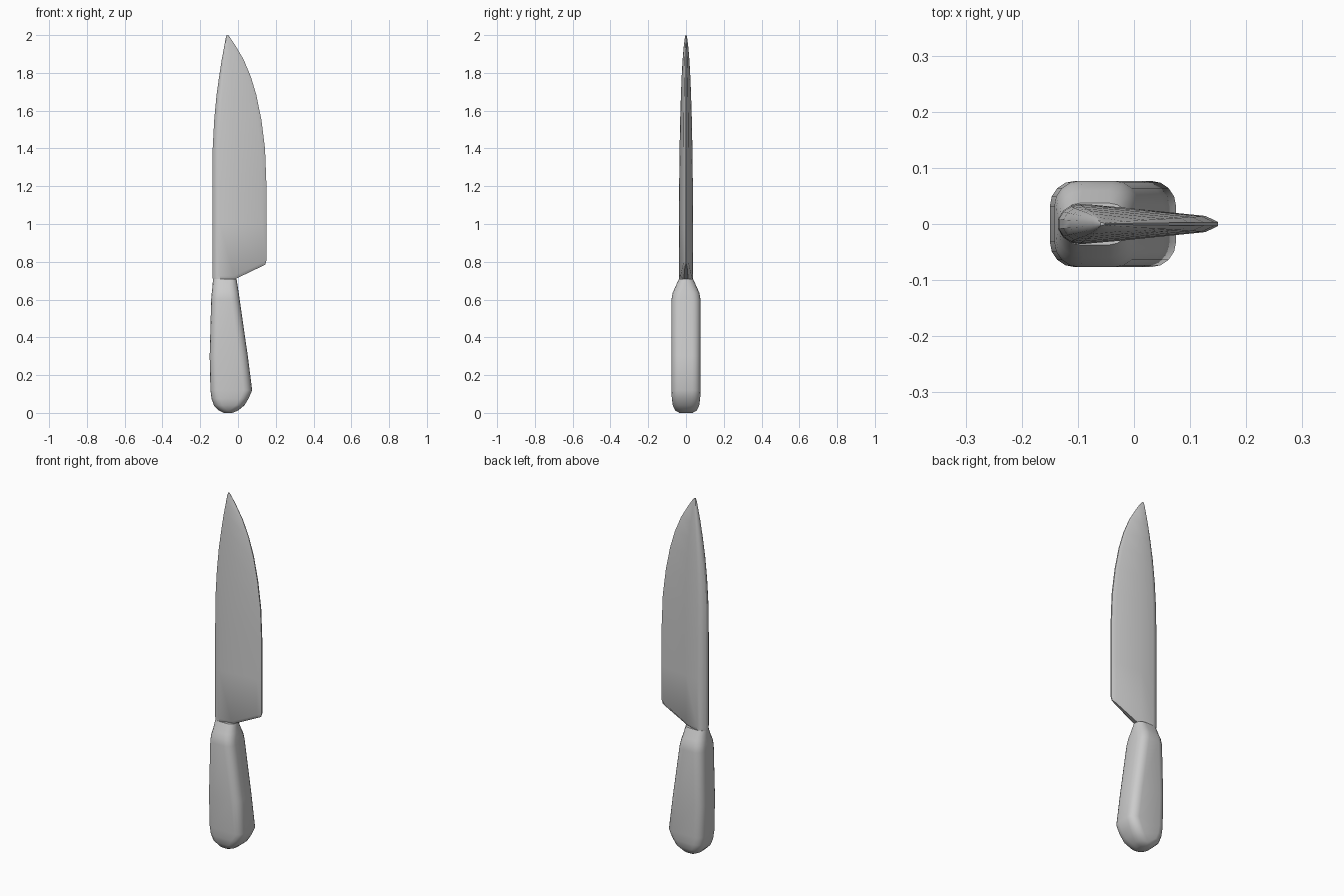
import bpy, bmesh, math

cube = bpy.data.objects.get("Cube")
if cube:
    bpy.data.objects.remove(cube, do_unlink=True)


def loft(name, rings, angle):
    """Skin a stack of equal-length closed rings and cap both ends."""
    bm = bmesh.new()
    loops = [[bm.verts.new(p) for p in ring] for ring in rings]
    for low, high in zip(loops, loops[1:]):
        n = len(low)
        for i in range(n):
            j = (i + 1) % n
            bm.faces.new((low[i], low[j], high[j], high[i]))
    bm.faces.new(loops[0][::-1])
    bm.faces.new(loops[-1])
    bmesh.ops.recalc_face_normals(bm, faces=bm.faces)
    mesh = bpy.data.meshes.new(name)
    bm.to_mesh(mesh)
    bm.free()
    obj = bpy.data.objects.new(name, mesh)
    bpy.context.collection.objects.link(obj)
    bpy.ops.object.select_all(action="DESELECT")
    obj.select_set(True)
    bpy.context.view_layer.objects.active = obj
    bpy.ops.object.shade_smooth_by_angle(angle=math.radians(angle))
    return obj


def rounded_ring(z, x0, x1, half, radius, steps=4):
    """Rounded rectangle between x0 and x1, 2 * half deep, at height z."""
    radius = min(radius, half * 0.95, (x1 - x0) * 0.48)
    centre, wide, deep = (x0 + x1) / 2, (x1 - x0) / 2 - radius, half - radius
    ring = []
    for quarter, (sx, sy) in enumerate([(1, 1), (-1, 1), (-1, -1), (1, -1)]):
        for s in range(steps + 1):
            a = (quarter + s / steps) * math.pi / 2
            ring.append((centre + sx * wide + radius * math.cos(a),
                         sy * deep + radius * math.sin(a), z))
    return ring


# Handle: height, back x, front x, half depth
handle_rows = [
    (0.0, -0.075, -0.03, 0.035),
    (0.012, -0.1, 0.0, 0.056),
    (0.04, -0.128, 0.034, 0.07),
    (0.075, -0.14, 0.055, 0.075),
    (0.12, -0.146, 0.075, 0.077),
    (0.3, -0.15, 0.052, 0.077),
    (0.6, -0.142, 0.009, 0.077),
    (0.635, -0.139, 0.004, 0.071),
    (0.66, -0.136, 0.0, 0.06),
    (0.71, -0.132, -0.008, 0.037),
]
loft("handle", [rounded_ring(*row, 0.045) for row in handle_rows], 35)

# Blade section: position from spine to edge, share of the full thickness
section = [(0, 0.25), (0.03, 0.65), (0.08, 0.92), (0.14, 1),
           (0.4, 0.82), (0.92, 0.4), (1, 0.1)]


def blade_ring(z, spine, edge, half, heel=0.0, thin=1.0):
    side = []
    for u, t in section:
        slope = max(0, (u - 0.4) / 0.6)
        y = half * t * (thin if u >= 0.4 else 1)
        side.append((spine + u * (edge - spine), y, z + heel * slope))
    return side + [(x, -y, h) for x, y, h in reversed(side)]


# Blade: height, spine x, edge x, half thickness
blade_rows = [
    (1.0, -0.135, 0.15, 0.036),
    (1.22, -0.135, 0.15, 0.036),
    (1.4, -0.134, 0.143, 0.034),
    (1.55, -0.126, 0.124, 0.031),
    (1.68, -0.114, 0.098, 0.027),
    (1.78, -0.1, 0.068, 0.023),
    (1.87, -0.086, 0.03, 0.018),
    (1.94, -0.073, -0.011, 0.012),
    (1.98, -0.066, -0.037, 0.007),
    (2.0, -0.06, -0.052, 0.003),
]
heel = [blade_ring(0.705, -0.133, 0.145, 0.036, 0.08, 0.4),
        blade_ring(0.725, -0.135, 0.15, 0.036, 0.08)]
loft("blade", heel + [blade_ring(*row) for row in blade_rows], 30)
